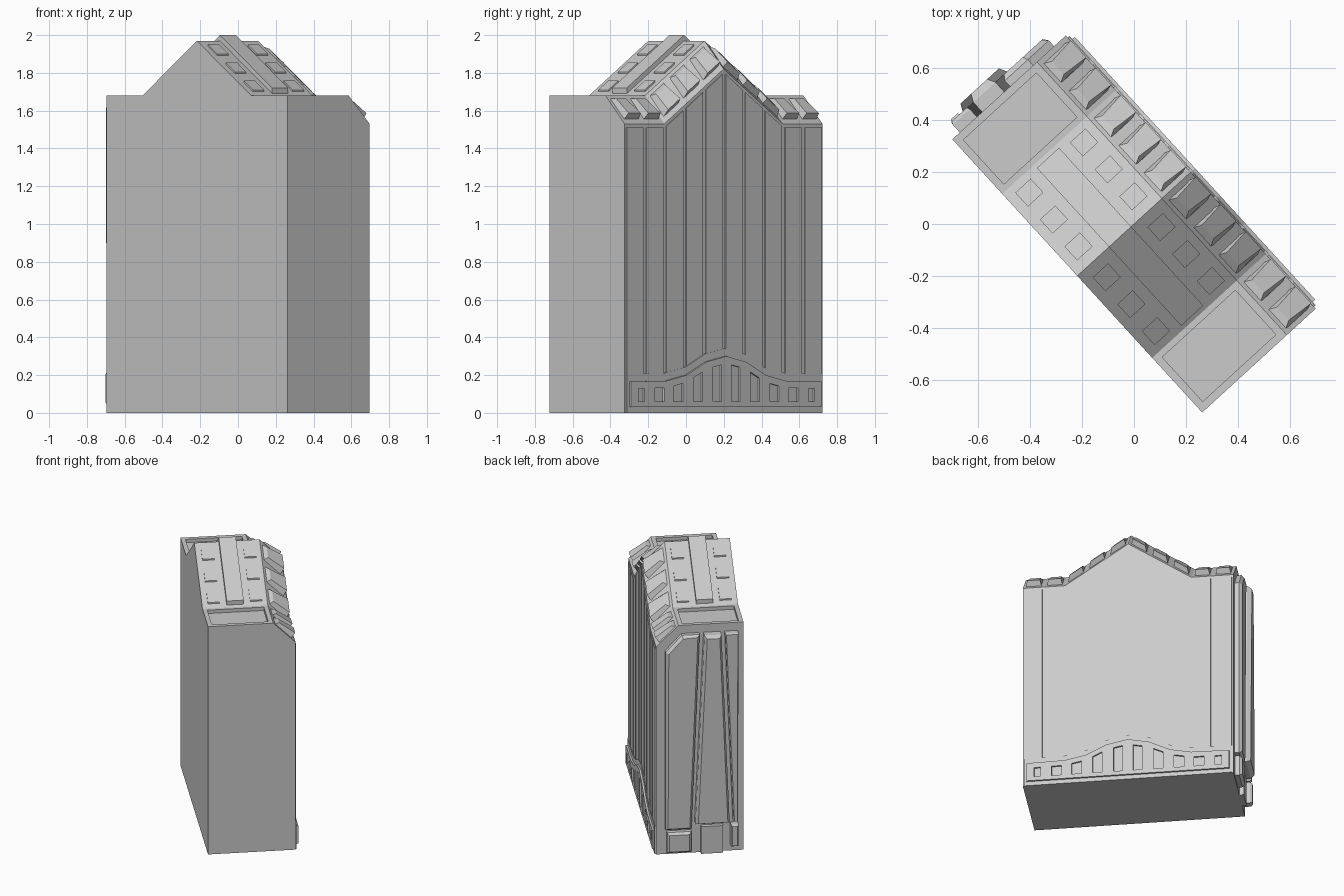
import bpy, bmesh, math
from mathutils import Matrix

if "Cube" in bpy.data.objects:
    bpy.data.objects.remove(bpy.data.objects["Cube"])

# Local frame: x along the long side, y towards the decorated facade, then turned in plan
TURN = Matrix.Rotation(math.radians(-47.55), 4, 'Z')
L, W, BRK = 0.71, 0.295, 0.426      # half length, half width, start of gable
RIM = 0.145                         # where the steep roof band begins
BAY = 2 * L / 10


def interp(t, pts):
    for (a, p), (b, q) in zip(pts, pts[1:]):
        if t <= b:
            return p + (q - p) * (t - a) / (b - a)
    return pts[-1][1]


def roof(u):
    return interp(abs(u), [(0, 1.97), (BRK, 1.68), (L, 1.68)])


def arch(u):
    return interp(abs(u), [(0, .30), (BAY, .27), (2 * BAY, .20), (3 * BAY, .17), (L, .165)])


def finish(name, bm):
    bmesh.ops.recalc_face_normals(bm, faces=bm.faces)
    me = bpy.data.meshes.new(name)
    bm.to_mesh(me)
    bm.free()
    ob = bpy.data.objects.new(name, me)
    bpy.context.collection.objects.link(ob)
    ob.matrix_world = TURN
    return ob


def loft(bm, rings):
    """Closed solid through matching rings of points; returns the last cap."""
    vs = [[bm.verts.new(p) for p in r] for r in rings]
    n = len(vs[0])
    for a, b in zip(vs, vs[1:]):
        for i in range(n):
            j = (i + 1) % n
            bm.faces.new((a[i], a[j], b[j], b[i]))
    bm.faces.new(vs[0][::-1])
    return bm.faces.new(vs[-1])


def panel(bm, pts, to3d, h0, h1, bevel=0, lift=0):
    """Prism on a wall, optionally with a bevelled front."""
    cap = loft(bm, [[to3d(a, b, h) for a, b in pts] for h in (h0, h1)])
    if bevel:
        bmesh.ops.recalc_face_normals(bm, faces=bm.faces)
        bmesh.ops.inset_individual(bm, faces=[cap], thickness=bevel, depth=lift)


def facade(u, z, h):
    return (u, W + h, z)


def end_wall(v, z, h):
    return (-L - h, v, z)


def slope(u, v, h):
    return (u, v, roof(u) + h)


def mansard(u, s, h):
    return (u, RIM + s + .7 * h, roof(u) - s + .7 * h)


def rect(a0, b0, a1, b1):
    return [(a0, b0), (a1, b0), (a1, b1), (a0, b1)]


def cut(ob, bm):
    cutter = finish("cutter", bm)
    mod = ob.modifiers.new("cut", 'BOOLEAN')
    mod.operation, mod.solver, mod.object = 'DIFFERENCE', 'EXACT', cutter
    bpy.context.view_layer.objects.active = ob
    bpy.ops.object.modifier_apply(modifier=mod.name)
    bpy.data.objects.remove(cutter)


# Main body with gabled roof and steep roof band over the facade
us = [L, BRK, 0, -BRK, -L]
bm = bmesh.new()
loft(bm, [[(-L, v, 0), (L, v, 0)] + [(u, v, roof(u) - d) for u in us]
          for v, d in ((-W, 0), (RIM, 0), (W, .15))])
body = finish("building_body", bm)

# Sunken terraces on both flat roof ends
bm = bmesh.new()
for s in (-1, 1):
    panel(bm, rect(s * .45, -W + .03, s * (L - .03), RIM - .03),
          lambda u, v, h: (u, v, 1.68 + h), -.025, .1)
cut(body, bm)

# Raised strip over the gable
bm = bmesh.new()
loft(bm, [[(u, v, roof(u) - .02) for u in (-.41, 0, .41)] +
          [(u, v, roof(u) + .03) for u in (.41, 0, -.41)] for v in (-.13, -.015)])
finish("roof_strip", bm)

# Skylights, two rows on each slope
bm = bmesh.new()
for s in (-1, 1):
    for u in (.08, .22, .36):
        for v in (-.215, .07):
            panel(bm, rect(s * u - .036, v - .04, s * u + .036, v + .04), slope, -.005, .01)
finish("skylights", bm)

# Dormers along the steep roof band
bm = bmesh.new()
for i in range(10):
    c = -L + (i + .5) * BAY
    base = [(c - .052, .012, -.005), (c + .052, .012, -.005),
            (c + .052, .125, -.005), (c - .052, .125, -.005)]
    top = [(c - .034, .03, .02), (c + .034, .03, .02),
           (c + .044, .122, .042), (c - .044, .122, .042)]
    loft(bm, [[mansard(*p) for p in base], [mansard(*p) for p in top]])
finish("dormers", bm)

# Tall facade panels between thin joints
bm = bmesh.new()
for i in range(10):
    a, b = -L + i * BAY + .011, -L + (i + 1) * BAY - .011
    panel(bm, [(a, arch(a) + .04), (b, arch(b) + .04),
               (b, roof(b) - .17), (a, roof(a) - .17)], facade, -.005, .006)
finish("facade_panels", bm)

# Arched base: backing plate and front band with window openings
ticks = [i * BAY for i in range(-4, 5)]
bm = bmesh.new()
edge = [-.70] + ticks + [.70]
panel(bm, [(.70, 0), (-.70, 0)] + [(u, arch(u) + .042) for u in edge], facade, -.005, .009)
finish("arch_backing", bm)
bm = bmesh.new()
edge = [-.683] + ticks + [.683]
panel(bm, [(.683, .03), (-.683, .03)] + [(u, arch(u)) for u in edge], facade, -.005, .022)
band = finish("arch_band", bm)
bm = bmesh.new()
for s in (-1, 1):
    for c, w in ((.066, .03), (.205, .032), (.345, .034), (.48, .034), (.61, .022)):
        a, b = s * c - w, s * c + w
        panel(bm, [(a, .06), (b, .06), (b, arch(b) - .038), (a, arch(a) - .038)],
              facade, .01, .05)
cut(band, bm)

# End wall: tapered tall panels
bm = bmesh.new()
panel(bm, [(.234, .19), (.234, 1.50), (.125, 1.62), (.005, 1.62), (.06, .19)],
      end_wall, -.005, .03, .02, .02)
panel(bm, [(.036, .23), (-.025, 1.62), (-.14, 1.62), (-.195, .23)],
      end_wall, -.005, .05, .022, .03)
panel(bm, [(-.222, .23), (-.167, 1.62), (-.256, 1.62), (-.252, .23)],
      end_wall, -.005, .04, .008, .012)
finish("end_wall_panels", bm)

# End wall: ground floor block, doorway and small pilaster
bm = bmesh.new()
panel(bm, rect(.06, .02, .225, .17), end_wall, -.005, .03, .02, .02)
panel(bm, rect(-.154, 0, -.005, .20), end_wall, -.005, .03)
panel(bm, rect(-.256, .05, -.205, .21), end_wall, -.005, .045, .012, .015)
finish("end_wall_base", bm)
